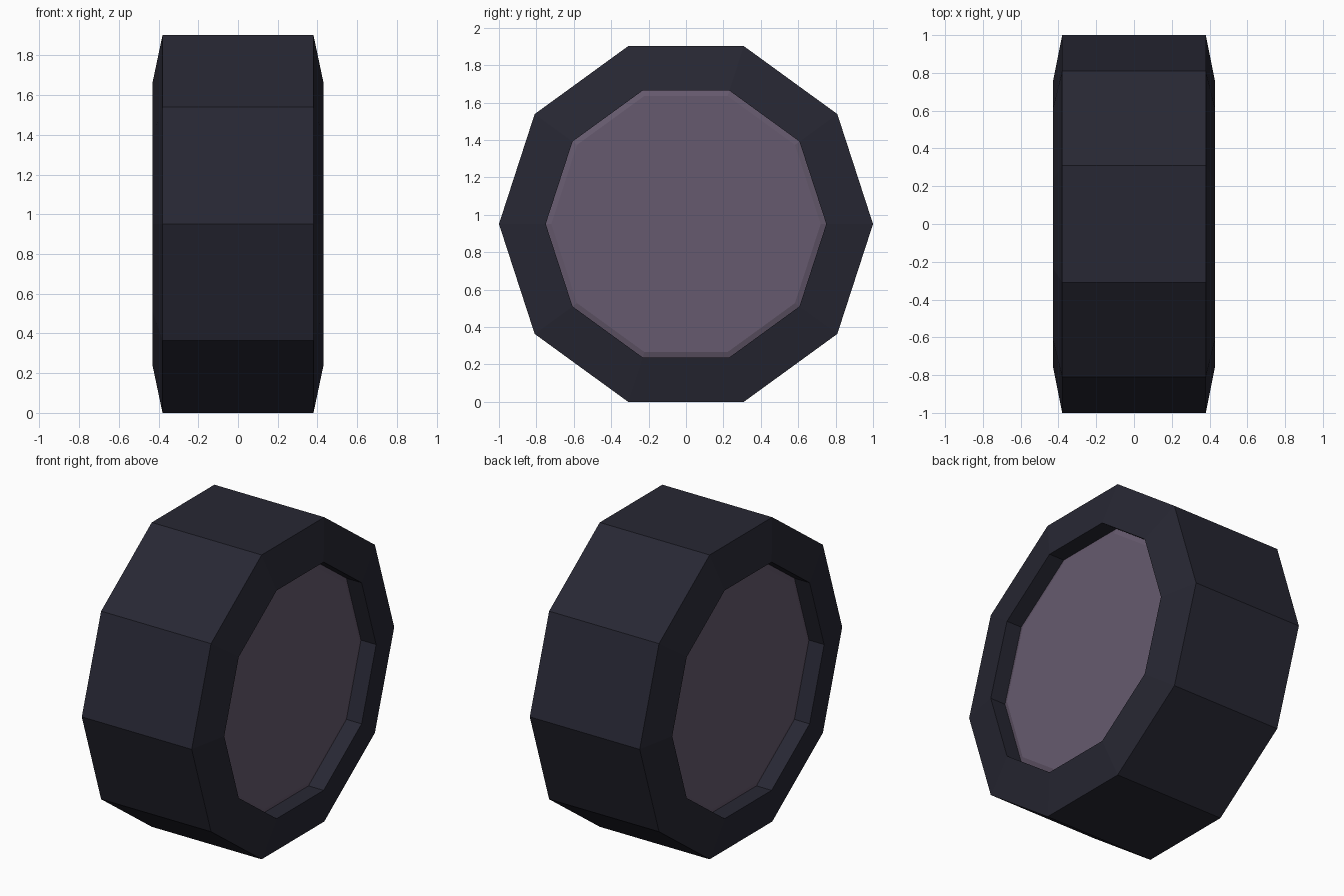
import bpy, bmesh, math

if "Cube" in bpy.data.objects:
    bpy.data.objects.remove(bpy.data.objects["Cube"])

SIDES = 10
CZ = math.sin(math.radians(72))  # flat side rests on the ground


def material(name, srgb):
    m = bpy.data.materials.new(name)
    lin = [((c / 255 + 0.055) / 1.055) ** 2.4 for c in srgb]
    m.diffuse_color = (*lin, 1)
    m.use_nodes = True
    m.node_tree.nodes["Principled BSDF"].inputs["Base Color"].default_value = m.diffuse_color
    return m


def lathe_x(name, profile, mat, closed):
    """Spin (x, radius) points round the x axis; cap the ends if not closed."""
    bm = bmesh.new()
    rings = []
    for x, r in profile:
        rings.append([bm.verts.new((x, r * math.cos(a), CZ + r * math.sin(a)))
                      for a in (2 * math.pi * i / SIDES for i in range(SIDES))])
    n = len(rings)
    for k in range(n if closed else n - 1):
        p, q = rings[k], rings[(k + 1) % n]
        for i in range(SIDES):
            j = (i + 1) % SIDES
            bm.faces.new((p[i], p[j], q[j], q[i]))
    if not closed:
        bm.faces.new(rings[0])
        bm.faces.new(rings[-1])
    bmesh.ops.recalc_face_normals(bm, faces=bm.faces)
    me = bpy.data.meshes.new(name)
    bm.to_mesh(me)
    bm.free()
    me.materials.append(mat)
    ob = bpy.data.objects.new(name, me)
    bpy.context.collection.objects.link(ob)
    return ob


# tyre: flat tread, sloped sidewalls, straight inner wall
lathe_x("tyre", [(-0.38, 1), (0.38, 1), (0.43, 0.75), (-0.43, 0.75)],
        material("dark_rubber", (39, 39, 51)), True)

# hub: recessed disc with a slim bevelled edge
lathe_x("hub", [(-0.335, 0.72), (-0.325, 0.75), (0.325, 0.75), (0.335, 0.72)],
        material("mauve_hub", (102, 90, 110)), False)
